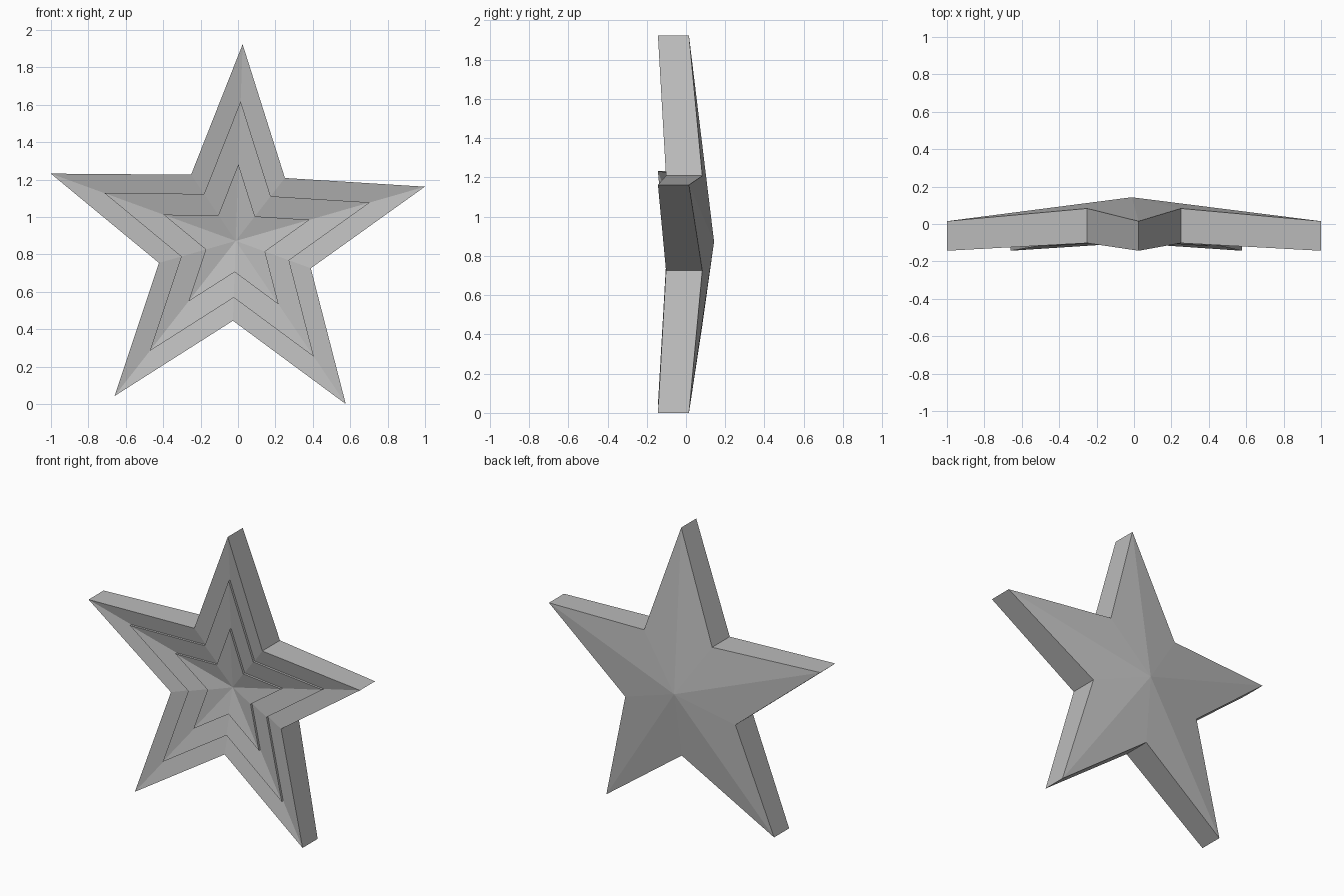
import bpy, bmesh
from math import sin, cos, radians

cube = bpy.data.objects.get("Cube")
if cube:
    bpy.data.objects.remove(cube, do_unlink=True)

# Grey finish
grey = bpy.data.materials.new("plain_grey")
grey.use_nodes = True
colour = (0.5, 0.5, 0.5, 1)
grey.diffuse_color = colour
grey.node_tree.nodes["Principled BSDF"].inputs["Base Color"].default_value = colour

CX, CZ = -0.012, 0.872          # hub of the star
TIP, VALLEY, TILT = 1.052, 0.427, -2
STEP = 0.015                    # height of each raised front layer

bm = bmesh.new()


def ring(scale, tip_y, valley_y, hub_y, lift=0):
    """Star outline shrunk towards the hub along the sloping facets."""
    verts = []
    for i in range(10):
        radius, y = (VALLEY, valley_y) if i % 2 else (TIP, tip_y)
        a = radians(90 + TILT + 36 * i)
        verts.append(bm.verts.new((CX + scale * radius * cos(a),
                                   hub_y + scale * (y - hub_y) - lift,
                                   CZ + scale * radius * sin(a))))
    return verts


def bridge(a, b):
    for i in range(10):
        j = (i + 1) % 10
        bm.faces.new((a[i], a[j], b[j], b[i]))


def fan(outline, y):
    hub = bm.verts.new((CX, y, CZ))
    for i in range(10):
        bm.faces.new((outline[i], outline[(i + 1) % 10], hub))


front = (-0.143, -0.102, -0.008)
back = (0.015, 0.083, 0.143)

# Convex back, side walls, then the dished front with two raised layers
rings = [ring(1, *back), ring(1, *front)]
for level, scale in enumerate((0.71, 0.39)):
    rings.append(ring(scale, *front, lift=level * STEP))
    rings.append(ring(scale, *front, lift=(level + 1) * STEP))
for a, b in zip(rings, rings[1:]):
    bridge(a, b)
fan(rings[0], back[2])
fan(rings[-1], front[2] - 2 * STEP)

bmesh.ops.recalc_face_normals(bm, faces=bm.faces)
mesh = bpy.data.meshes.new("star")
bm.to_mesh(mesh)
bm.free()
mesh.materials.append(grey)
star = bpy.data.objects.new("star", mesh)
bpy.context.collection.objects.link(star)
